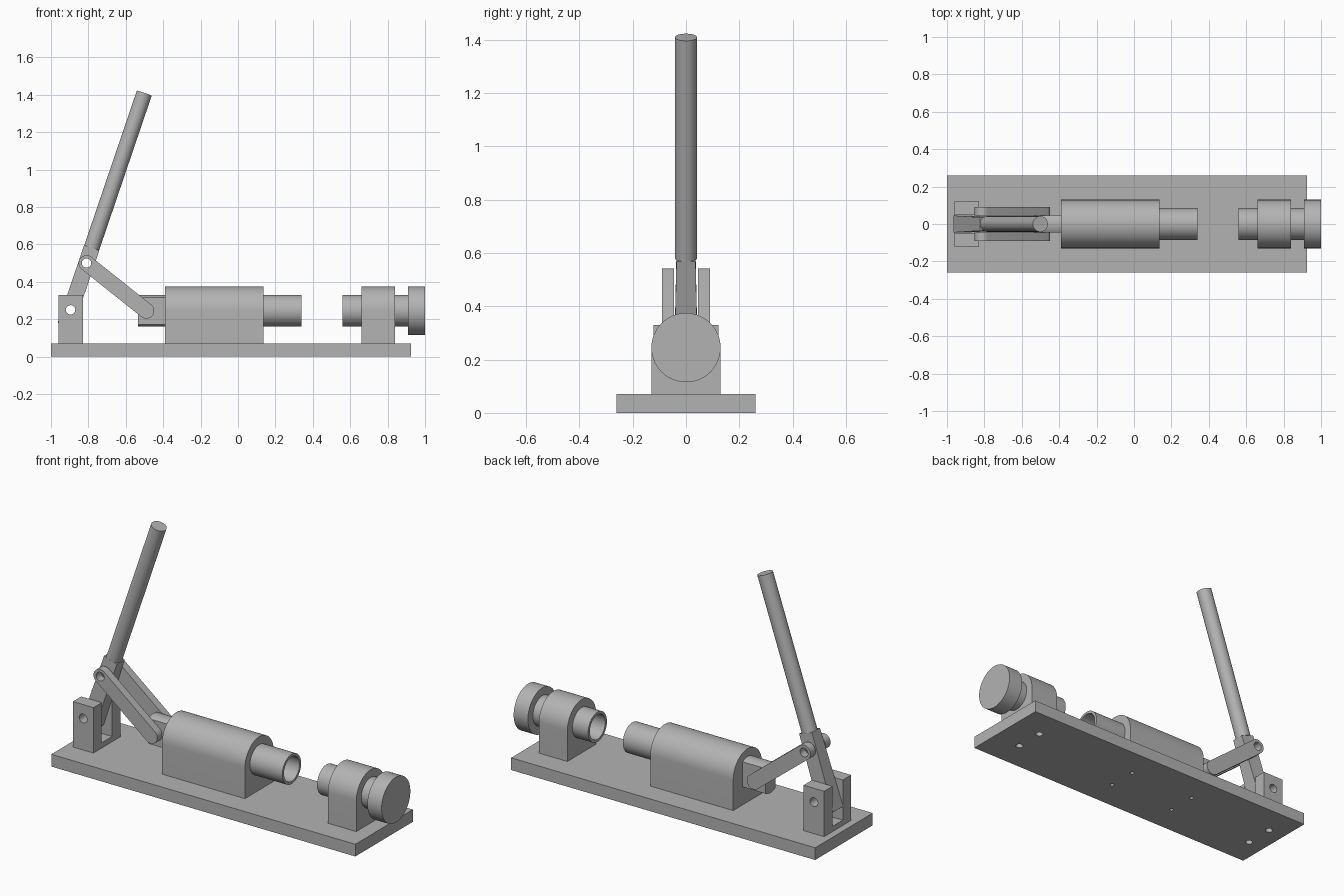
import bpy
import bmesh
from math import pi, cos, sin, radians
from mathutils import Vector, Matrix

cube = bpy.data.objects.get("Cube")
if cube:
    bpy.data.objects.remove(cube, do_unlink=True)

grey = bpy.data.materials.new("steel grey")
grey.use_nodes = True
grey.diffuse_color = (0.45, 0.45, 0.45, 1)
grey.node_tree.nodes["Principled BSDF"].inputs["Base Color"].default_value = grey.diffuse_color

AXIS_Z = 0.245                     # height of the plunger axis
PIVOT = Vector((-0.895, 0, 0.25))  # lever hinge
ELBOW = Vector((-0.81, 0, 0.5))    # lever to link joint
WRIST = Vector((-0.49, 0, AXIS_Z)) # link to plunger joint
LEVER_DIR = (ELBOW - PIVOT).normalized()


def extrude(name, points, offset):
    """Solid made by sweeping a flat outline along an offset."""
    bm = bmesh.new()
    face = bm.faces.new([bm.verts.new(p) for p in points])
    top = bmesh.ops.extrude_face_region(bm, geom=[face])["geom"]
    bmesh.ops.translate(bm, vec=offset, verts=[v for v in top if isinstance(v, bmesh.types.BMVert)])
    bmesh.ops.recalc_face_normals(bm, faces=bm.faces)
    mesh = bpy.data.meshes.new(name)
    bm.to_mesh(mesh)
    bm.free()
    mesh.materials.append(grey)
    obj = bpy.data.objects.new(name, mesh)
    bpy.context.collection.objects.link(obj)
    return obj


def box(name, x0, x1, y0, y1, z0, z1):
    outline = [(x0, y0, z0), (x1, y0, z0), (x1, y1, z0), (x0, y1, z0)]
    return extrude(name, outline, (0, 0, z1 - z0))


def rod(name, start, end, radius, sides=64):
    start, end = Vector(start), Vector(end)
    turn = (end - start).to_track_quat("Z", "Y")
    ring = [2 * pi * i / sides for i in range(sides)]
    outline = [start + turn @ Vector((radius * cos(a), radius * sin(a), 0)) for a in ring]
    return extrude(name, outline, end - start)


def cut(obj, *cutters):
    for cutter in cutters:
        mod = obj.modifiers.new("cut", "BOOLEAN")
        mod.operation = "DIFFERENCE"
        mod.solver = "EXACT"
        mod.object = cutter
        bpy.context.view_layer.objects.active = obj
        bpy.ops.object.modifier_apply(modifier=mod.name)
        bpy.data.objects.remove(cutter, do_unlink=True)


def cross_hole(at, radius=0.025):
    return rod("hole", at - Vector((0, 0.3, 0)), at + Vector((0, 0.3, 0)), radius, 32)


def axle(name, x0, x1, radius):
    return rod(name, (x0, 0, AXIS_Z), (x1, 0, AXIS_Z), radius)


def saddle(name, x0, x1, radius=0.13):
    """Block with a half round top, bored for the shaft."""
    arc = [pi * i / 32 for i in range(33)]
    outline = [(x0, radius * cos(a), AXIS_Z + radius * sin(a)) for a in arc]
    outline += [(x0, -radius, 0.07), (x0, radius, 0.07)]
    block = extrude(name, outline, (x1 - x0, 0, 0))
    cut(block, axle("bore", x0 - 0.1, x1 + 0.1, 0.085))
    return block


# Base plate with screw holes under each block
base = box("base_plate", -1, 0.925, -0.26, 0.26, 0, 0.07)
for x, r in ((-0.895, 0.02), (-0.34, 0.011), (0.085, 0.011), (0.75, 0.02)):
    for y in (-0.085, 0.085):
        cut(base, rod("hole", (x, y, -0.1), (x, y, 0.2), r, 24))

# Forked hinge post
post = box("hinge_post", -0.96, -0.83, -0.122, 0.122, 0.07, 0.33)
cut(post, box("slot", -1.1, -0.7, -0.047, 0.047, 0.1, 0.5), cross_hole(PIVOT))

# Lever: tapered flat bar and round handle
side = Vector((LEVER_DIR.z, 0, -LEVER_DIR.x))
low, high = PIVOT - LEVER_DIR * 0.087, PIVOT + LEVER_DIR * 0.35
bar = extrude("lever_bar", [low + side * s * 0.043 + Vector((0, t * 0.045, 0))
                            for s, t in ((-1, -1), (1, -1), (1, 1), (-1, 1))], high - low)
for v in bar.data.vertices:
    if (v.co - PIVOT).dot(LEVER_DIR) > 0.2:
        v.co.y *= 0.8
cut(bar, cross_hole(PIVOT), cross_hole(ELBOW))
rod("lever_handle", high, PIVOT + LEVER_DIR * 1.225, 0.042)

# Pair of round ended links
along = (WRIST - ELBOW).normalized()
across = Vector((-along.z, 0, along.x))
half = [pi * i / 20 - pi / 2 for i in range(21)]
ends = [(WRIST, 1), (ELBOW, -1)]
for name, y in (("left_link", 0.045), ("right_link", -0.09)):
    outline = [c + (along * cos(a) + across * sin(a)) * 0.042 * s + Vector((0, y, 0))
               for c, s in ends for a in half]
    link = extrude(name, outline, (0, 0.045, 0))
    cut(link, cross_hole(ELBOW))

# Plunger in its guide: flattened rear tang, hollow nose
saddle("plunger_guide", -0.39, 0.135)
plunger = axle("plunger", -0.535, 0.34, 0.085)
cut(plunger, axle("bore", 0.0, 0.5, 0.07),
    box("flat", -0.7, -0.39, 0.045, 0.2, 0, 0.5),
    box("flat", -0.7, -0.39, -0.2, -0.045, 0, 0.5))

# Opposing anvil: hollow shaft, block and knob
saddle("anvil_block", 0.66, 0.84)
anvil = axle("anvil_shaft", 0.56, 0.93, 0.085)
cut(anvil, axle("bore", 0.4, 0.86, 0.07))
axle("anvil_knob", 0.91, 1.0, 0.13)

# Smooth the round surfaces, keep the edges crisp
for obj in bpy.context.scene.objects:
    obj.select_set(obj.type == "MESH")
    if obj.type == "MESH":
        bpy.context.view_layer.objects.active = obj
bpy.ops.object.shade_smooth_by_angle(angle=radians(30))
